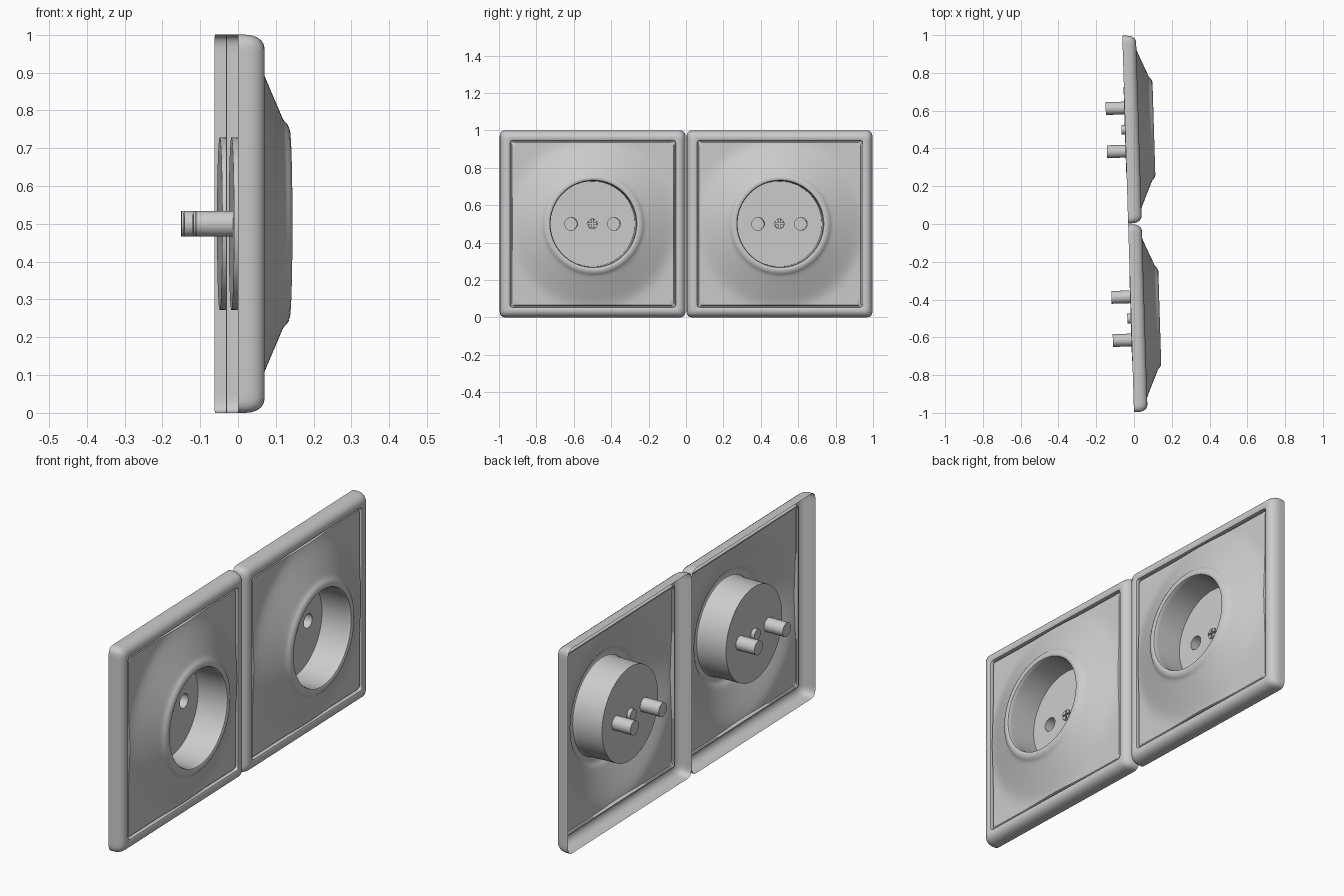
import bpy, bmesh, math
from math import sin, cos, pi, radians

if "Cube" in bpy.data.objects:
    bpy.data.objects.remove(bpy.data.objects["Cube"])

TILT = math.atan(0.031)
FLOOR = -0.002          # depth of the socket floor
PIN_Y, PIN_R, SCREW_R = 0.115, 0.034, 0.026

# Ring angles, denser towards the square's corners
oct1 = [pi / 4 * (1 - (1 - i / 20) ** 1.7) for i in range(20)]
quad = oct1 + [pi / 4] + [pi / 2 - a for a in reversed(oct1[1:])]
ANGLES = [a + q * pi / 2 for q in range(4) for a in quad]
EVEN = [2 * pi * i / 32 for i in range(32)]


def square_radius(a, h, r):
    """Distance from centre to a rounded square in direction a."""
    c, s = abs(cos(a)), abs(sin(a))
    t = h / max(c, s)
    k = h - r
    if t * min(c, s) > k:
        b = k * (c + s)
        t = b + math.sqrt(max(0, b * b - 2 * k * k + r * r))
    return t


def square(h, d, r):
    return [(d, square_radius(a, h, r) * cos(a), square_radius(a, h, r) * sin(a)) for a in ANGLES]


def circle(r, d, angles=ANGLES, y=0):
    return [(d, y + r * cos(a), r * sin(a)) for a in angles]


def loft(bm, rings, cap=False):
    """Skin a list of rings running from outside to inside."""
    vs = [[bm.verts.new(p) for p in ring] for ring in rings]
    n = len(vs[0])
    for o, i in zip(vs, vs[1:]):
        for k in range(n):
            m = (k + 1) % n
            bm.faces.new((o[k], o[m], i[m], i[k]))
    if cap:
        bm.faces.new(vs[-1])


def to_mesh(bm, name):
    me = bpy.data.meshes.new(name)
    bm.to_mesh(me)
    bm.free()
    return me


# Raised frame with rounded outer edge
bm = bmesh.new()
loft(bm, [square(h, d, r) for h, d, r in (
    (0.5, 0, .03), (0.5, 0.022, .03), (0.498, 0.038, .03), (0.493, 0.052, .028),
    (0.485, 0.063, .026), (0.474, 0.070, .022), (0.463, 0.072, .02), (0.452, 0.071, .016),
    (0.446, 0.068, .014), (0.444, 0.062, .013), (0.444, 0.050, .013), (0.438, 0.050, .012))])
frame = to_mesh(bm, "frame")


# Cover: square edge flowing up a cone to the round lip, then down the cup
def cone(r):
    e = 0.135 - 0.43 * (r - 0.275) - 0.062
    k = 0.006
    return 0.062 + k * math.log1p(math.exp(e / k))


bm = bmesh.new()
rings = [square(0.438, 0.050, .012), square(0.438, 0.058, .012)]
for i in range(15):
    t = 1 - i / 14
    ring = []
    for a in ANGLES:
        r = 0.278 + (square_radius(a, 0.434, .012) - 0.278) * t
        ring.append((cone(r), r * cos(a), r * sin(a)))
    rings.append(ring)
rings += [circle(r, d) for r, d in (
    (0.272, 0.138), (0.266, 0.144), (0.258, 0.149), (0.248, 0.152), (0.240, 0.152),
    (0.234, 0.149), (0.231, 0.142), (0.230, 0.13), (0.228, FLOOR))]
loft(bm, rings)
cover = to_mesh(bm, "cover")

# Socket floor with holes for the contacts and the screw
bm = bmesh.new()
for pts in (circle(0.228, FLOOR), circle(PIN_R, FLOOR, EVEN, PIN_Y),
            circle(PIN_R, FLOOR, EVEN, -PIN_Y), circle(SCREW_R, FLOOR, EVEN)):
    vs = [bm.verts.new(p) for p in pts]
    for a, b in zip(vs, vs[1:] + vs[:1]):
        bm.edges.new((a, b))
bmesh.ops.triangle_fill(bm, use_beauty=True, edges=bm.edges[:], normal=(1, 0, 0))
floor = to_mesh(bm, "socket_floor")

# Contact tubes, closed at the back
bm = bmesh.new()
for y in (-PIN_Y, PIN_Y):
    loft(bm, [circle(PIN_R, FLOOR, EVEN, y), circle(PIN_R, -0.1, EVEN, y)], cap=True)
contacts = to_mesh(bm, "contact_tubes")

# Screw: closed well with four raised quadrants forming a cross slot
bm = bmesh.new()
loft(bm, [circle(SCREW_R, FLOOR, EVEN), circle(SCREW_R, -0.02, EVEN)], cap=True)
for q in range(4):
    base = q * pi / 2 + pi / 4
    pts = [(0.005 * cos(base), 0.005 * sin(base))]
    pts += [(0.025 * cos(base + radians(g)), 0.025 * sin(base + radians(g)))
            for g in (-36, -18, 0, 18, 36)]
    loft(bm, [[(-0.019, y, z) for y, z in pts], [(0.003, y, z) for y, z in pts]], cap=True)
bmesh.ops.recalc_face_normals(bm, faces=bm.faces[:])
screw = to_mesh(bm, "screw")

# Two identical sockets side by side, the pair turned slightly
for label, y in (("left", -0.5), ("right", 0.5)):
    for me in (frame, cover, floor, contacts, screw):
        ob = bpy.data.objects.new(f"{label}_{me.name}", me)
        bpy.context.collection.objects.link(ob)
        ob.rotation_euler.z = TILT
        ob.location = (-0.031 - y * sin(TILT), y * cos(TILT), 0.5)
        ob.scale.y = 0.994

bpy.ops.object.select_all(action='DESELECT')
for ob in bpy.context.collection.objects:
    if ob.name.startswith("left"):
        ob.select_set(True)
        bpy.context.view_layer.objects.active = ob
bpy.ops.object.shade_smooth_by_angle(angle=radians(40))
